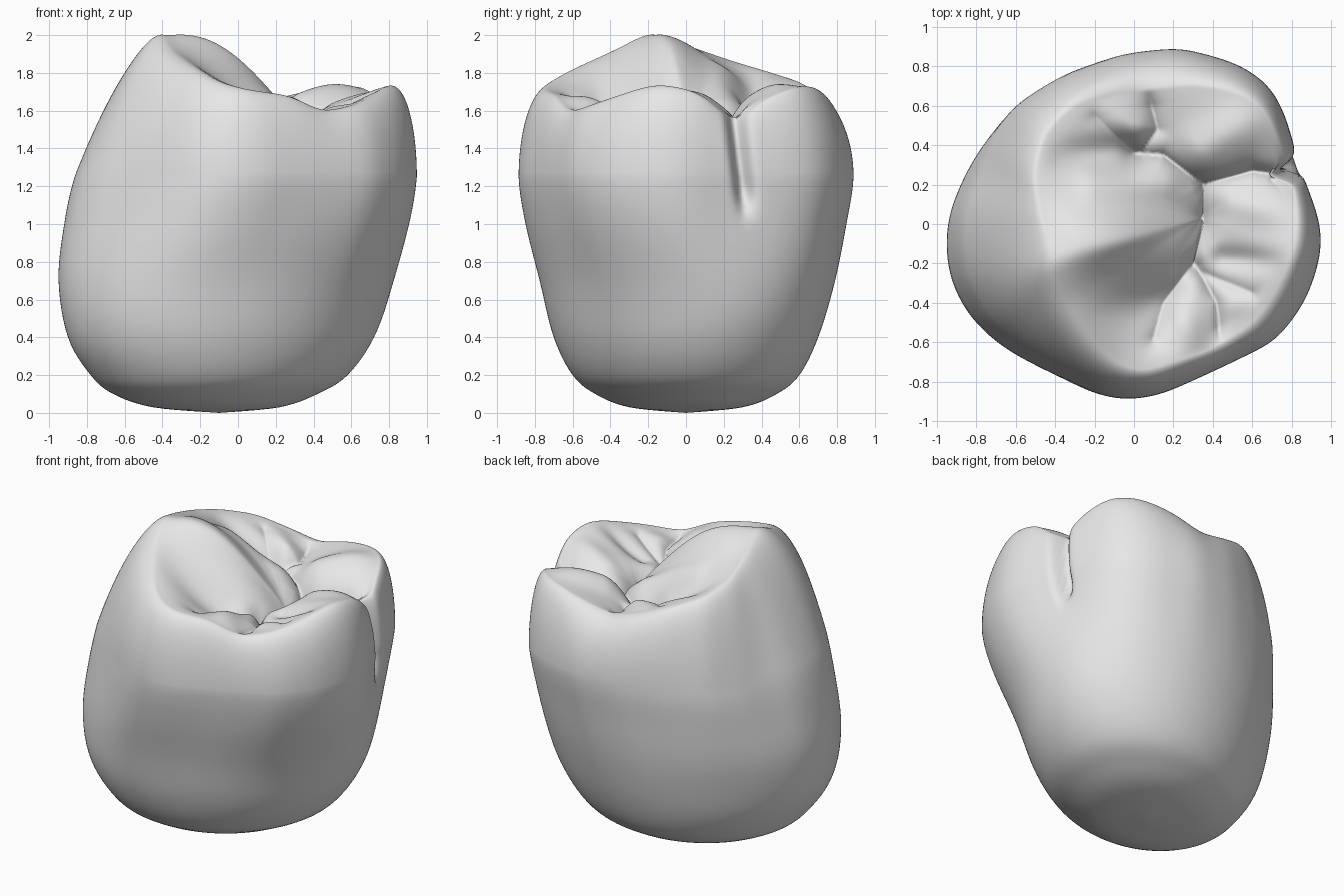
import bpy, bmesh, math
from mathutils import Vector

if "Cube" in bpy.data.objects:
    bpy.data.objects.remove(bpy.data.objects["Cube"], do_unlink=True)

COLUMNS = 360
CENTRE = Vector((0.34, 0.03, 1.55))   # deepest point of the chewing surface

# Widest outline of the crown, counter-clockwise
outline = [(.945, -.08), (.92, .05), (.85, .22), (.8, .37), (.75, .55), (.67, .7), (.5, .81),
           (.2, .89), (-.1, .86), (-.4, .76), (-.65, .61), (-.78, .42), (-.85, .25), (-.93, .1),
           (-.95, -.08), (-.92, -.28), (-.8, -.48), (-.6, -.65), (-.4, -.78), (-.25, -.86),
           (-.08, -.89), (.1, -.86), (.4, -.73), (.7, -.59), (.85, -.4), (.92, -.22)]

# Crest of the cusps and marginal ridges
crest = [(.83, -.02, 1.72), (.82, .12, 1.68), (.75, .36, 1.64), (.67, .57, 1.73),
         (.52, .67, 1.73), (.3, .71, 1.69), (.08, .68, 1.63), (-.1, .66, 1.68), (-.3, .6, 1.75),
         (-.45, .45, 1.8), (-.5, .25, 1.86), (-.47, .05, 1.93), (-.4, -.19, 2.015),
         (-.33, -.38, 1.91), (-.22, -.55, 1.83), (-.1, -.7, 1.75), (.05, -.75, 1.71),
         (.28, -.67, 1.68), (.44, -.61, 1.59), (.62, -.5, 1.63), (.75, -.3, 1.7), (.81, -.15, 1.745)]
notch = (.79, .25, 1.5)   # where the side groove cuts the crest

# Lower wall: height, then x and y limits; the last row only guides the curve
levels = [(0, -.1, -.1, 0, 0), (.03, -.45, .22, -.3, .3), (.1, -.66, .42, -.48, .48),
          (.2, -.78, .58, -.6, .6), (.4, -.9, .72, -.7, .7), (.7, -.95, .83, -.775, .79),
          (1, -.92, .915, -.85, .85), (1.25, -.865, .955, -.887, .887),
          (1.5, -.77, .96, -.87, .87)]

# Soft ridges (positive) and hollows (negative): start, end, height, width
swells = [((-.3, -.06), (.22, -.02), .13, .21), ((.5, .1), (.75, .08), .05, .1),
          ((.35, .38), (.62, .58), .07, .13), ((-.1, .6), (0, .5), .05, .08),
          ((.5, -.42), (.7, -.4), .04, .09), ((.22, -.45), (.3, -.58), .04, .08),
          ((-.38, .36), (-.05, .38), -.08, .09), ((-.2, -.48), (.15, -.4), -.07, .13),
          ((.45, -.17), (.72, -.2), -.04, .06), ((-.2, .2), (.15, .2), .05, .1)]

# Sharp fissures: path, depth and width
fissures = [([(0, .36), (.15, .35), (.35, .2), (.35, 0), (.3, -.2)], .09, .04),
            ([(.3, -.2), (.15, -.4), (.1, -.58)], .05, .05),
            ([(.35, .2), (.6, .27), (.81, .24)], .1, .04),
            ([(.32, -.22), (.42, -.4), (.44, -.6)], .05, .03),
            ([(.33, -.24), (.6, -.35)], .04, .04),
            ([(.03, .36), (.12, .48), (.07, .68)], .06, .04),
            ([(0, .36), (-.2, .55)], .03, .05)]


def around(points):
    """Resample a closed line at even angles and soften its corners."""
    pts = sorted((math.atan2(p[1], p[0]) % math.tau, Vector(p).to_3d()) for p in points)
    pts = [(pts[-1][0] - math.tau, pts[-1][1])] + pts + [(pts[0][0] + math.tau, pts[0][1])]
    out = []
    for i in range(COLUMNS):
        a = i * math.tau / COLUMNS
        for (a0, p0), (a1, p1) in zip(pts, pts[1:]):
            if a0 <= a <= a1:
                out.append(p0.lerp(p1, (a - a0) / (a1 - a0)))
                break
    for _ in range(3):
        out = [sum((out[(i + k) % COLUMNS] for k in range(-4, 5)), Vector()) / 9
               for i in range(COLUMNS)]
    return out


def level_at(t):
    """Smoothly interpolate the table of levels."""
    i = min(int(t), len(levels) - 2)
    f = t - i
    p0, p1, p2, p3 = (levels[max(0, min(len(levels) - 1, i + k))] for k in (-1, 0, 1, 2))
    return [b + f * (c - a + f * (2 * a - 5 * b + 4 * c - d + f * (3 * (b - c) + d - a))) / 2
            for a, b, c, d in zip(p0, p1, p2, p3)]


def wall_point(p, level):
    """Fit the outline to a level, turning into a slanted oval towards the root."""
    z, x0, x1, y0, y1 = level
    nx, ny = p.x / wide, p.y / deep
    a = math.atan2(ny, nx)
    w = max(0, min(1, (1.25 - z) / .8))
    w = w * w * (3 - 2 * w)
    nx += (math.cos(a - .08) - nx) * w
    ny += (math.sin(a + .08) - ny) * w
    return Vector(((x0 + x1) / 2 + (x1 - x0) / 2 * nx, (y0 + y1) / 2 + (y1 - y0) / 2 * ny, z))


def distance(p, a, b):
    ax, ay = a
    dx, dy = b[0] - ax, b[1] - ay
    t = ((p.x - ax) * dx + (p.y - ay) * dy) / (dx * dx + dy * dy)
    t = max(0, min(1, t))
    return math.hypot(p.x - ax - t * dx, p.y - ay - t * dy)


def side_groove(p):
    """Press the vertical groove into the side wall, steeper on one side."""
    if p.x > .5 and p.z > 1.03:
        offset = p.y - .25 - (1.55 - p.z) * .12
        width = .03 if offset < 0 else .055
        fade = min(1, (p.z - 1.03) / .15)
        p.x -= .1 * fade * math.exp(-(offset / width) ** 2)
    return p


def chewing_point(edge, plain, u):
    p = plain.lerp(CENTRE, u)
    ease = .4 * u + .6 * u * u * (3 - 2 * u)
    p.z = plain.z + (CENTRE.z - plain.z) * ease
    p += (edge - plain) * (1 - u) ** 8
    window = min(1, 4 * u * (1 - u)) ** 1.4
    for a, b, height, width in swells:
        p.z += height * window * math.exp(-(distance(p, a, b) / width) ** 2)
    for path, depth, width in fissures:
        d = min(distance(p, a, b) for a, b in zip(path, path[1:]))
        p.z -= depth * min(1, u * 8) * math.exp(-d / width)
    return p


outer, plain_rim, rim = around(outline), around(crest), around(crest + [notch])
wide = max(abs(p.x) for p in outer)
deep = max(abs(p.y) for p in outer)

# Lower wall and rounded base
STEPS = 6
rings = [[wall_point(p, level_at(s / STEPS)) for p in outer]
         for s in range(1, (len(levels) - 2) * STEPS + 1)]

# Upper wall rolling over to the crest, flatter under the tallest cusp
shoulder = rings[-1]
for s in range(1, 31):
    a = s / 30 * math.pi / 2
    ring = []
    for e, r in zip(shoulder, rim):
        slant = .65 * max(0, -e.to_2d().normalized().x) ** 2
        f = (1 - slant) * math.cos(a) + slant * (1 - math.sin(a))
        p = r.lerp(e, f)
        p.z = e.z + (r.z - e.z) * math.sin(a)
        ring.append(p)
    rings.append(ring)
rings = [[side_groove(p.copy()) for p in ring] for ring in rings]

# Chewing surface
edge = rings[-1]
INNER = 50
for s in range(1, INNER):
    rings.append([chewing_point(e, p, s / INNER) for e, p in zip(edge, plain_rim)])

bm = bmesh.new()
rows = [[bm.verts.new(p) for p in ring] for ring in rings]
for low, high in zip(rows, rows[1:]):
    for i in range(COLUMNS):
        j = (i + 1) % COLUMNS
        bm.faces.new((low[i], low[j], high[j], high[i]))
base = bm.verts.new((-.1, 0, 0))
pit = bm.verts.new(sum(rings[-1], Vector()) / COLUMNS)
for i in range(COLUMNS):
    j = (i + 1) % COLUMNS
    bm.faces.new((base, rows[0][j], rows[0][i]))
    bm.faces.new((pit, rows[-1][i], rows[-1][j]))

for f in bm.faces:
    f.smooth = True

mesh = bpy.data.meshes.new("tooth_crown")
bm.to_mesh(mesh)
bm.free()
crown = bpy.data.objects.new("tooth_crown", mesh)
bpy.context.collection.objects.link(crown)

# Plain light grey
colour = (.8, .8, .8, 1)
grey = bpy.data.materials.new("light_grey")
grey.use_nodes = True
grey.diffuse_color = colour
grey.node_tree.nodes["Principled BSDF"].inputs["Base Color"].default_value = colour
mesh.materials.append(grey)
